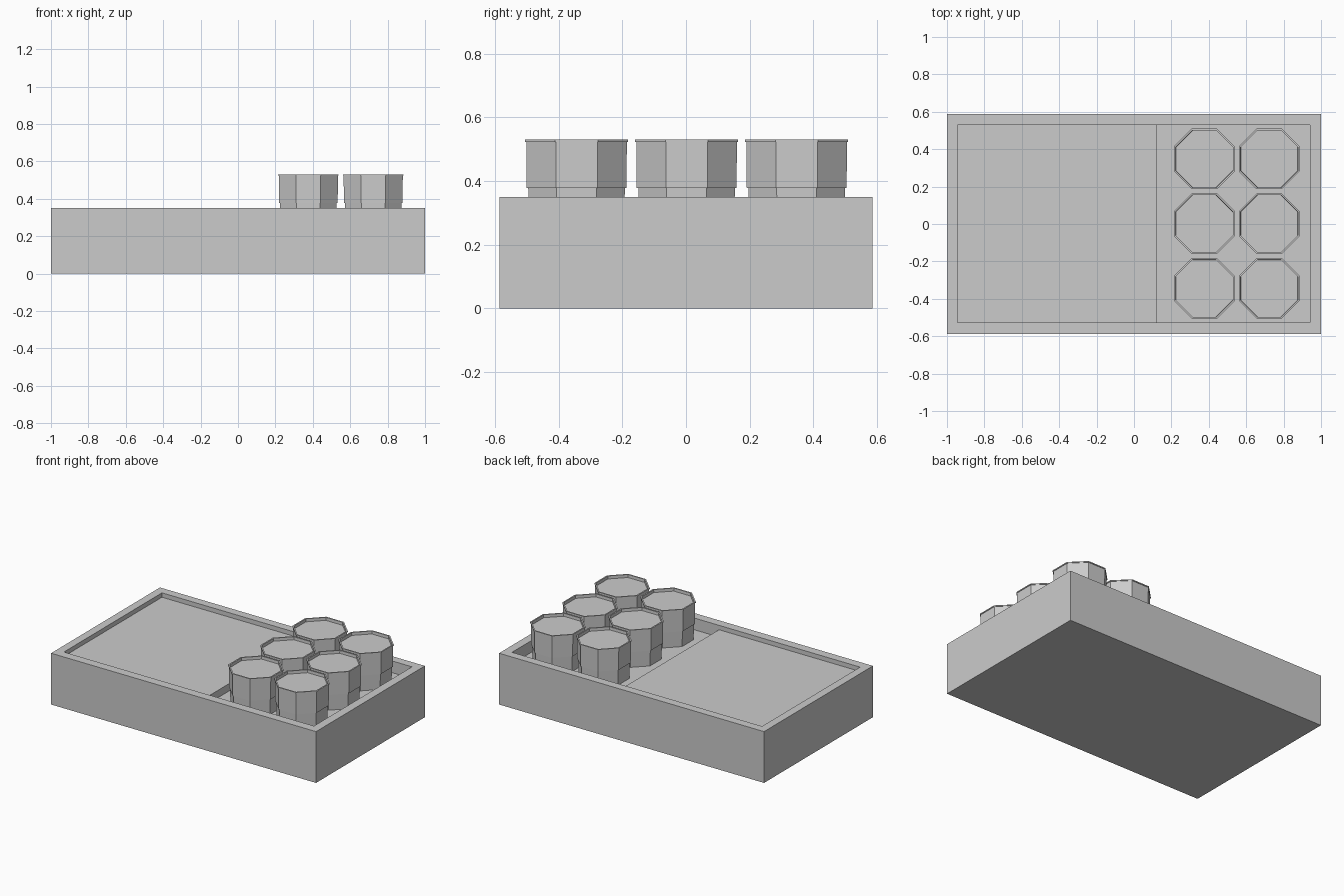
import bpy, bmesh, math

if "Cube" in bpy.data.objects:
    bpy.data.objects.remove(bpy.data.objects["Cube"])

def make_object(name, bm):
    bmesh.ops.recalc_face_normals(bm, faces=bm.faces[:])
    mesh = bpy.data.meshes.new(name)
    bm.to_mesh(mesh)
    bm.free()
    obj = bpy.data.objects.new(name, mesh)
    bpy.context.collection.objects.link(obj)
    return obj

def prism(name, profile, y0, y1):
    """Extrude an x-z outline along y."""
    bm = bmesh.new()
    face = bm.faces.new([bm.verts.new((x, y0, z)) for x, z in profile])
    ext = bmesh.ops.extrude_face_region(bm, geom=[face])
    verts = [g for g in ext["geom"] if isinstance(g, bmesh.types.BMVert)]
    bmesh.ops.translate(bm, verts=verts, vec=(0, y1 - y0, 0))
    return make_object(name, bm)

def octagon_lathe(name, profile, cx, cy):
    """Stack octagons of (half width, z), closed at both ends."""
    bm = bmesh.new()
    rings = []
    for half, z in profile:
        r = half / math.cos(math.pi / 8)
        rings.append([bm.verts.new((r * math.cos((k + .5) * math.pi / 4),
                                    r * math.sin((k + .5) * math.pi / 4), z))
                      for k in range(8)])
    for a, b in zip(rings, rings[1:]):
        for k in range(8):
            n = (k + 1) % 8
            bm.faces.new((a[k], a[n], b[n], b[k]))
    bm.faces.new(rings[0][::-1])
    bm.faces.new(rings[-1])
    obj = make_object(name, bm)
    obj.location = (cx, cy, 0)
    return obj

SHALLOW, DEEP, RIM = 0.32, 0.27, 0.35

# Tray body with a shallow left floor and a deeper right well
tray = prism("tray", [(-1, 0), (1, 0), (1, RIM), (-1, RIM)], -0.587, 0.587)
cutter = prism("tray_cutter",
               [(-0.945, SHALLOW), (0.12, SHALLOW), (0.12, DEEP),
                (0.942, DEEP), (0.942, 0.5), (-0.945, 0.5)], -0.527, 0.53)
cutter.hide_render = True
cutter.hide_set(True)
cut = tray.modifiers.new("hollow", 'BOOLEAN')
cut.operation = 'DIFFERENCE'
cut.solver = 'EXACT'
cut.object = cutter

# Six octagonal cups: narrow foot, wider body, flared lip, recessed top
cup_profile = [(0.149, DEEP), (0.152, 0.378), (0.157, 0.378), (0.158, 0.523),
               (0.162, 0.523), (0.162, 0.53), (0.153, 0.53), (0.152, 0.51)]
for row, y in enumerate((-0.344, 0.002, 0.348)):
    for col, x in enumerate((0.376, 0.723)):
        octagon_lathe(f"cup_{row + 1}_{col + 1}", cup_profile, x, y)
